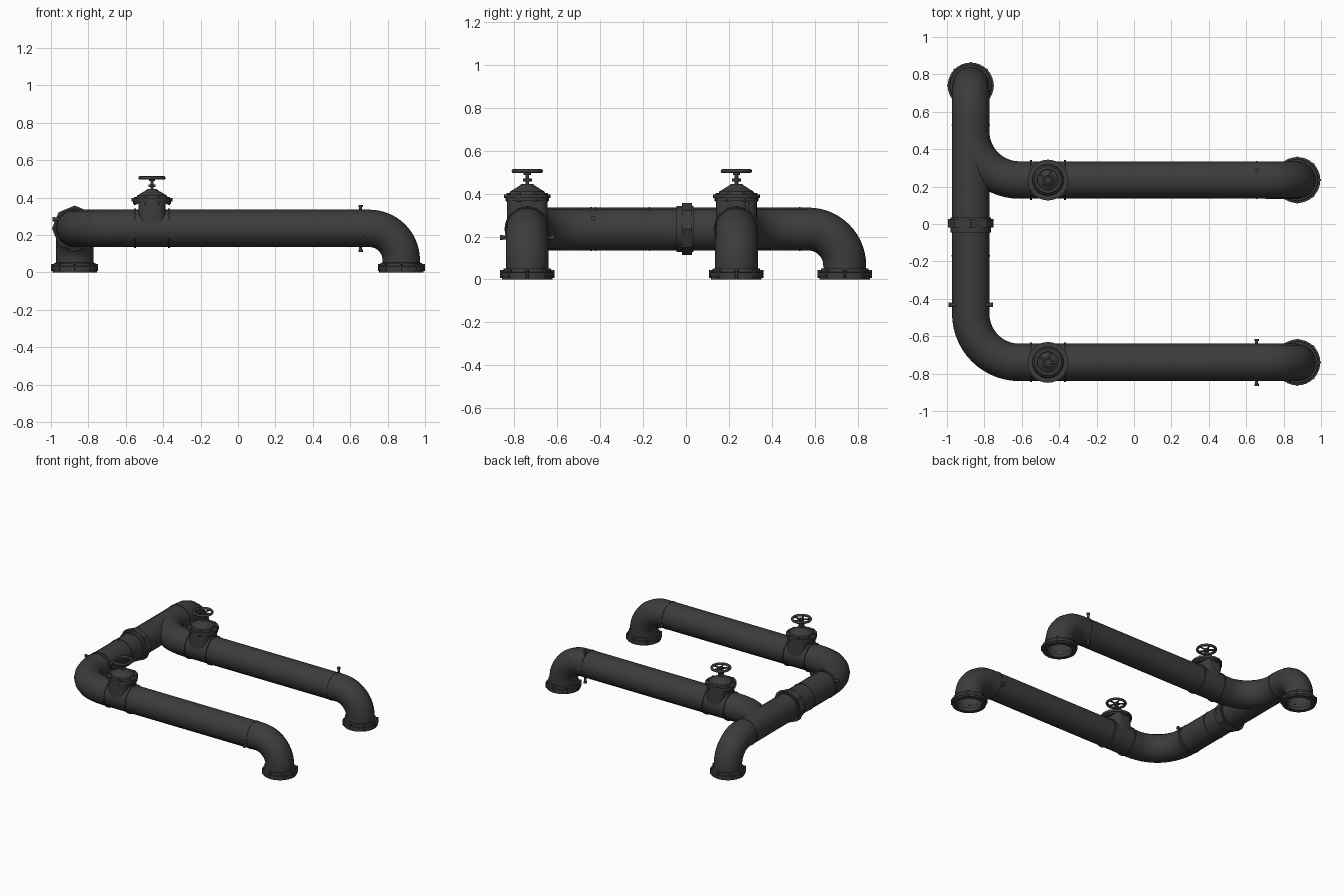
import bpy, bmesh, math
from mathutils import Vector, Matrix

if "Cube" in bpy.data.objects:
    bpy.data.objects.remove(bpy.data.objects["Cube"])

PX, PY, PB, Z, R = 0.873, 0.74, 0.235, 0.235, 0.1
mat = bpy.data.materials.new("dark_iron")
mat.diffuse_color = (0.045, 0.045, 0.045, 1)
mat.use_nodes = True
mat.node_tree.nodes["Principled BSDF"].inputs["Base Color"].default_value = mat.diffuse_color


def finish(ob, angle=35):
    ob.data.materials.clear()
    ob.data.materials.append(mat)
    bpy.ops.object.select_all(action='DESELECT')
    ob.select_set(True)
    bpy.context.view_layer.objects.active = ob
    bpy.ops.object.shade_smooth_by_angle(angle=math.radians(angle))
    return ob


def from_bm(name, bm, loc=(0, 0, 0), axis=(0, 0, 1), angle=35):
    bmesh.ops.remove_doubles(bm, verts=bm.verts, dist=1e-5)
    bmesh.ops.recalc_face_normals(bm, faces=bm.faces)
    me = bpy.data.meshes.new(name)
    bm.to_mesh(me)
    bm.free()
    ob = bpy.data.objects.new(name, me)
    bpy.context.collection.objects.link(ob)
    rot = Vector((0, 0, 1)).rotation_difference(Vector(axis)).to_matrix().to_4x4()
    ob.matrix_world = Matrix.Translation(loc) @ rot
    return finish(ob, angle)


def spin(bm, profile, n=32):
    vs = [bm.verts.new((r, 0, z)) for r, z in profile]
    es = [bm.edges.new(p) for p in zip(vs, vs[1:])]
    bmesh.ops.spin(bm, geom=vs + es, axis=(0, 0, 1), cent=(0, 0, 0),
                   steps=n, angle=2 * math.pi)


def rod(bm, r, a, b, n=12):
    a, b = Vector(a), Vector(b)
    rot = Vector((0, 0, 1)).rotation_difference(b - a).to_matrix().to_4x4()
    bmesh.ops.create_cone(bm, cap_ends=True, segments=n, radius1=r, radius2=r,
                          depth=(b - a).length, matrix=Matrix.Translation((a + b) / 2) @ rot)


def ring(name, loc, axis, r, w, n=32):
    bm = bmesh.new()
    spin(bm, [(0.095, -w / 2), (r, -w / 2), (r, w / 2), (0.095, w / 2), (0.095, -w / 2)], n)
    return from_bm(name, bm, loc, axis, 25)


def pipe(name, corners, radii):
    # polyline with rounded right-angle corners, swept as a tube
    pts = [Vector(corners[0])]
    for i, rad in enumerate(radii, 1):
        p = Vector(corners[i])
        d1 = (p - Vector(corners[i - 1])).normalized()
        d2 = (Vector(corners[i + 1]) - p).normalized()
        c = p - d1 * rad + d2 * rad
        for k in range(15):
            t = k / 14 * math.pi / 2
            pts.append(c - d2 * rad * math.cos(t) + d1 * rad * math.sin(t))
    pts.append(Vector(corners[-1]))
    cu = bpy.data.curves.new(name, 'CURVE')
    cu.dimensions = '3D'
    cu.bevel_depth = R
    cu.bevel_resolution = 6
    sp = cu.splines.new('POLY')
    sp.points.add(len(pts) - 1)
    for q, p in zip(sp.points, pts):
        q.co = (*p, 1)
    ob = bpy.data.objects.new(name, cu)
    bpy.context.collection.objects.link(ob)
    bpy.ops.object.select_all(action='DESELECT')
    ob.select_set(True)
    bpy.context.view_layer.objects.active = ob
    bpy.ops.object.convert(target='MESH')
    finish(bpy.context.view_layer.objects.active, 40)


# main run and branch run
pipe("main_pipe", [(PX, -PY, 0.02), (PX, -PY, Z), (-PX, -PY, Z), (-PX, PY, Z), (-PX, PY, 0.02)],
     [0.17, 0.26, 0.17])
pipe("branch_pipe", [(PX, PB, 0.02), (PX, PB, Z), (-PX, PB, Z), (-PX, PB + 0.27, Z)],
     [0.17, 0.26])

# floor flanges with bolts
for i, (x, y) in enumerate([(PX, -PY), (PX, PB), (-PX, PY)]):
    bm = bmesh.new()
    spin(bm, [(0.088, 0.025), (0.088, 0), (0.118, 0), (0.118, 0.013), (0.123, 0.013),
              (0.123, 0.032), (0.112, 0.034), (0.11, 0.05), (0.098, 0.052)])
    for k in range(8):
        a = k * math.pi / 4
        c, s = math.cos(a), math.sin(a)
        rod(bm, 0.009, (0.118 * c, 0.118 * s, 0.006), (0.118 * c, 0.118 * s, 0.045), 6)
    from_bm(f"floor_flange_{i}", bm, (x, y, 0), angle=25)

# pipe seams
for i, y in enumerate((-PY, PB)):
    for j, x in enumerate((-0.55, -0.37)):
        ring(f"valve_collar_{i}_{j}", (x, y, Z), (1, 0, 0), 0.106, 0.011)
    ring(f"elbow_seam_{i}", (0.655, y, Z), (1, 0, 0), 0.102, 0.008)
for y in (0.53, -0.17, -0.442, -0.422):
    ring("side_seam", (-PX, y, Z), (0, 1, 0), 0.1025, 0.006)

# octagonal coupling nut
for y, r, w in ((0.005, 0.122, 0.046), (-0.005, 0.108, 0.08)):
    ring("coupling_nut", (-PX, y, Z), (0, 1, 0), r, w, 8 if r > 0.11 else 32)

# paired lugs through the seams
lugs = [((0.655, -PY, Z - 0.04), (0, 1, 0)), ((0.655, PB + 0.05, Z), (0, 0, 1)),
        ((-PX, -0.432, Z + 0.05), (1, 0, 0))]
for i, (p, d) in enumerate(lugs):
    bm = bmesh.new()
    p, d = Vector(p), Vector(d)
    h = 0.118 if i == 2 else 0.126
    for s in (-1, 1):
        rod(bm, 0.009, p + d * s * 0.08, p + d * s * h)
        rod(bm, 0.012, p + d * s * (h - 0.012), p + d * s * h)
    from_bm(f"lug_pair_{i}", bm)

# valves
for i, y in enumerate((-PY, PB)):
    # oblong neck
    bm = bmesh.new()
    bmesh.ops.create_cube(bm, size=1, matrix=Matrix.Translation((0, 0, 0.3)) @
                          Matrix.Diagonal((0.144, 0.19, 0.15, 1)))
    up = [e for e in bm.edges if abs(e.verts[0].co.z - e.verts[1].co.z) > 0.1]
    bmesh.ops.bevel(bm, geom=up, offset=0.045, segments=5, profile=0.5, affect='EDGES')
    from_bm(f"valve_neck_{i}", bm, (-0.46, y, 0))
    # bonnet
    bm = bmesh.new()
    spin(bm, [(0, 0.366), (0.102, 0.366), (0.102, 0.379), (0.109, 0.379), (0.109, 0.397),
              (0.084, 0.397), (0.08, 0.41), (0.034, 0.438), (0.026, 0.446), (0, 0.446)])
    for k in range(8):
        a = (k + 0.5) * math.pi / 4
        c, s = 0.097 * math.cos(a), 0.097 * math.sin(a)
        rod(bm, 0.008, (c, s, 0.36), (c, s, 0.404), 6)
    from_bm(f"valve_bonnet_{i}", bm, (-0.46, y, 0), angle=25)
    # stem and nut
    bm = bmesh.new()
    rod(bm, 0.009, (0, 0, 0.44), (0, 0, 0.514))
    rod(bm, 0.021, (0, 0, 0.456), (0, 0, 0.47), 6)
    rod(bm, 0.017, (0, 0, 0.488), (0, 0, 0.509), 16)
    from_bm(f"valve_stem_{i}", bm, (-0.46, y, 0))
    # handwheel
    bm = bmesh.new()
    spin(bm, [(0.064 + 0.0095 * math.cos(t * math.pi / 4),
               0.505 + 0.0095 * math.sin(t * math.pi / 4)) for t in range(9)], 32)
    for k in range(5):
        a = k * math.tau / 5
        rod(bm, 0.006, (0, 0, 0.5), (0.064 * math.cos(a), 0.064 * math.sin(a), 0.505), 8)
    from_bm(f"handwheel_{i}", bm, (-0.46, y, 0), angle=50)
